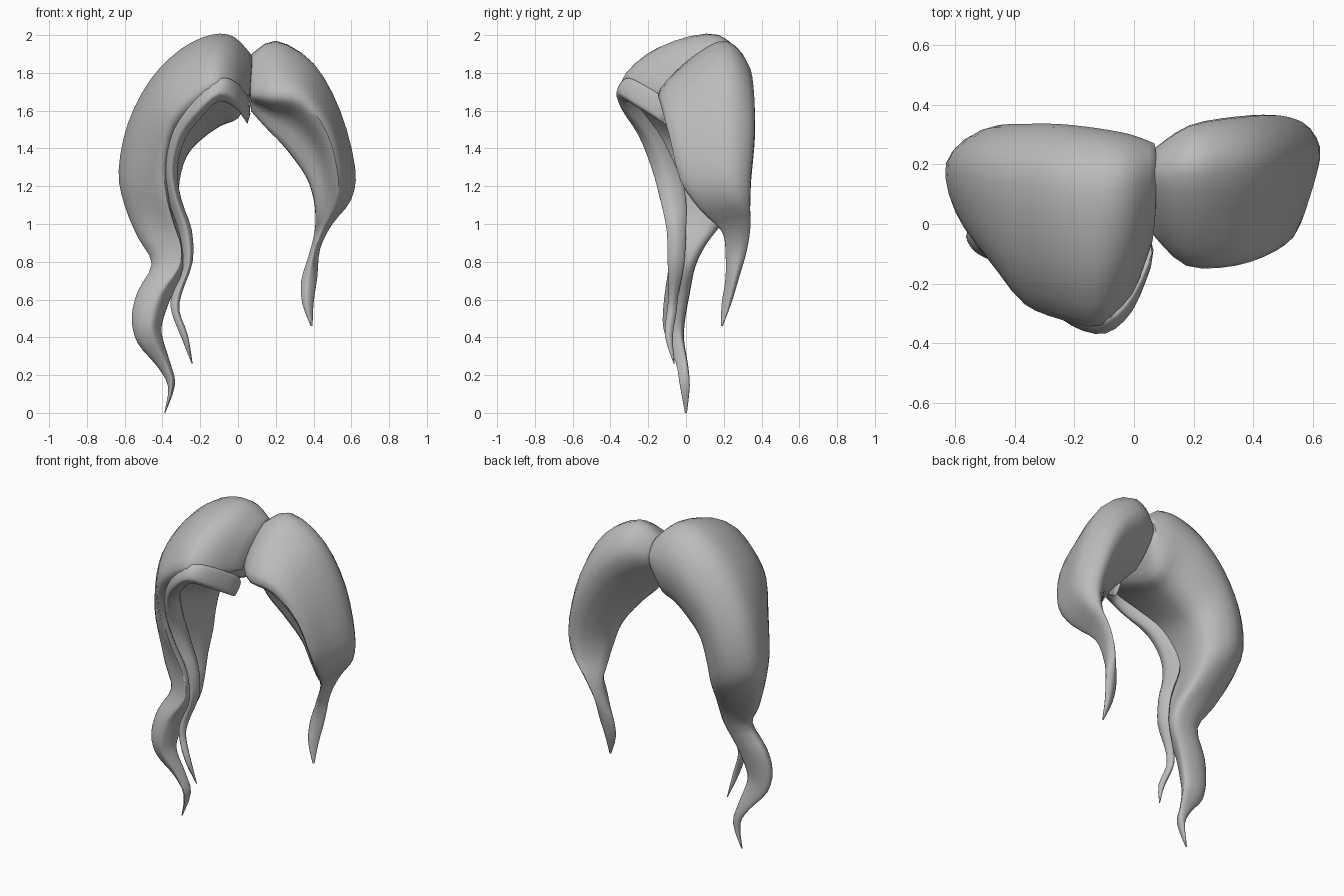
import bpy, bmesh, math
from mathutils import Vector

cube = bpy.data.objects.get("Cube")
if cube:
    bpy.data.objects.remove(cube, do_unlink=True)

hair_grey = bpy.data.materials.new("hair_grey")
hair_grey.use_nodes = True
tint = (0.5, 0.5, 0.5, 1)
hair_grey.diffuse_color = tint
hair_grey.node_tree.nodes["Principled BSDF"].inputs["Base Color"].default_value = tint


def smooth_path(points, steps, closed):
    """Interpolate control points with a Catmull-Rom spline."""
    count = len(points)

    def pick(i):
        return points[i % count] if closed else points[max(0, min(count - 1, i))]

    result = []
    for i in range(count if closed else count - 1):
        a, b, c, d = (pick(i + k) for k in (-1, 0, 1, 2))
        for step in range(steps):
            t = step / steps
            result.append(b + (c - a) * (t / 2)
                          + (a * 2 - b * 5 + c * 4 - d) * (t * t / 2)
                          + (b * 3 - a - c * 3 + d) * (t ** 3 / 2))
    if not closed:
        result.append(points[-1].copy())
    return result


def section(station, bulge, ridge, back_depth, inner_side, hollow):
    """Control points: front rim, shoulder, outer ridge, back, inner side, hollow."""
    ox, oz, ix, iz, front, back, rim = station
    outer, inner = Vector((ox, 0, oz)), Vector((ix, 0, iz))
    width = back - front

    def point(depth, across):
        p = inner.lerp(outer, depth)
        p.y = front + width * across
        return p

    # the hollow fades out towards the narrow tail
    return [point(rim, 0), point(rim + (1 - rim) * bulge, ridge * 0.38),
            point(1, ridge), point(back_depth, 1), point(0, inner_side),
            point(rim * 0.5, hollow * min(1, width * 3))]


def lock(name, stations, **shape):
    """Loft a tapering lock of hair through its stations."""
    controls = [section(s, **shape) for s in stations]
    rails = [smooth_path(list(rail), 3, False) for rail in zip(*controls)]
    bm = bmesh.new()
    rings = [[bm.verts.new(p) for p in smooth_path(list(ring), 4, True)]
             for ring in zip(*rails)]
    for lower, upper in zip(rings, rings[1:]):
        for i in range(len(lower)):
            j = (i + 1) % len(lower)
            bm.faces.new((lower[i], lower[j], upper[j], upper[i]))
    # rounded cap on the root, flat cap on the tip
    root = rings[0]
    centre = sum((v.co for v in root), Vector()) / len(root)
    ahead = sum((v.co for v in rings[1]), Vector()) / len(root)
    peak = bm.verts.new(centre + (centre - ahead) * 0.7)
    for i in range(len(root)):
        bm.faces.new((root[i], peak, root[(i + 1) % len(root)]))
    bm.faces.new(rings[-1])
    bmesh.ops.recalc_face_normals(bm, faces=bm.faces)
    mesh = bpy.data.meshes.new(name)
    bm.to_mesh(mesh)
    bm.free()
    mesh.materials.append(hair_grey)
    obj = bpy.data.objects.new(name, mesh)
    bpy.context.collection.objects.link(obj)
    bpy.ops.object.select_all(action="DESELECT")
    obj.select_set(True)
    bpy.context.view_layer.objects.active = obj
    bpy.ops.object.shade_smooth_by_angle(angle=math.radians(60))


# Station: outer x, outer z, inner x, inner z, front y, back y, rim depth
lock("left_lock", [
    (.06, 1.89, .07, 1.6, -.04, .25, .3),
    (.2, 1.97, .16, 1.5, -.14, .33, .38),
    (.4, 1.85, .26, 1.39, -.14, .36, .57),
    (.54, 1.6, .36, 1.25, -.09, .365, .64),
    (.62, 1.3, .4, 1.13, -.03, .345, .6),
    (.6, 1.13, .41, 1.02, .07, .34, .55),
    (.5, 1, .4, .93, .19, .34, .5),
    (.435, .87, .37, .82, .21, .32, .5),
    (.42, .72, .335, .7, .21, .28, .5),
    (.4, .58, .34, .58, .19, .24, .5),
    (.395, .46, .385, .46, .185, .195, .5)],
    bulge=0.6, ridge=0.75, back_depth=0.6, inner_side=0.5, hollow=0.32)

lock("right_lock", [
    (.075, 1.89, .06, 1.67, -.06, .27, .1),
    (-.02, 1.985, 0, 1.56, -.24, .3, .42),
    (-.14, 1.995, -.09, 1.52, -.34, .32, .5),
    (-.3, 1.92, -.19, 1.45, -.32, .335, .5),
    (-.46, 1.76, -.27, 1.36, -.27, .335, .5),
    (-.58, 1.53, -.31, 1.23, -.19, .33, .38),
    (-.63, 1.28, -.32, 1.1, -.14, .3, .24),
    (-.6, 1.1, -.31, .98, -.1, .21, .15),
    (-.53, .93, -.28, .87, -.085, .11, .15),
    (-.455, .79, -.28, .76, -.09, .05, .3),
    (-.53, .64, -.35, .62, -.11, .02, .5),
    (-.56, .5, -.4, .48, -.12, -.005, .5),
    (-.53, .37, -.4, .4, -.1, -.01, .5),
    (-.43, .25, -.36, .27, -.05, .01, .5),
    (-.37, .14, -.333, .15, -.03, .02, .5),
    (-.39, 0, -.385, 0, -.005, .005, .5)],
    bulge=0.75, ridge=0.78, back_depth=0.55, inner_side=0.8, hollow=0.2)

lock("thin_front_strand", [
    (.06, 1.66, .05, 1.53, -.15, -.05, .5),
    (0, 1.74, -.01, 1.61, -.29, -.17, .5),
    (-.09, 1.77, -.1, 1.65, -.365, -.25, .5),
    (-.23, 1.68, -.19, 1.57, -.34, -.22, .5),
    (-.36, 1.5, -.28, 1.45, -.25, -.12, .5),
    (-.4, 1.3, -.32, 1.29, -.18, -.04, .5),
    (-.37, 1.13, -.3, 1.13, -.135, 0, .5),
    (-.31, .95, -.245, .97, -.1, 0, .5),
    (-.29, .77, -.24, .8, -.095, -.01, .5),
    (-.35, .62, -.295, .64, -.09, -.04, .5),
    (-.35, .53, -.31, .54, -.1, -.05, .5),
    (-.3, .4, -.265, .41, -.11, -.07, .5),
    (-.245, .26, -.24, .26, -.065, -.06, .5)],
    bulge=0.7, ridge=0.5, back_depth=0.5, inner_side=0.5, hollow=0.15)
